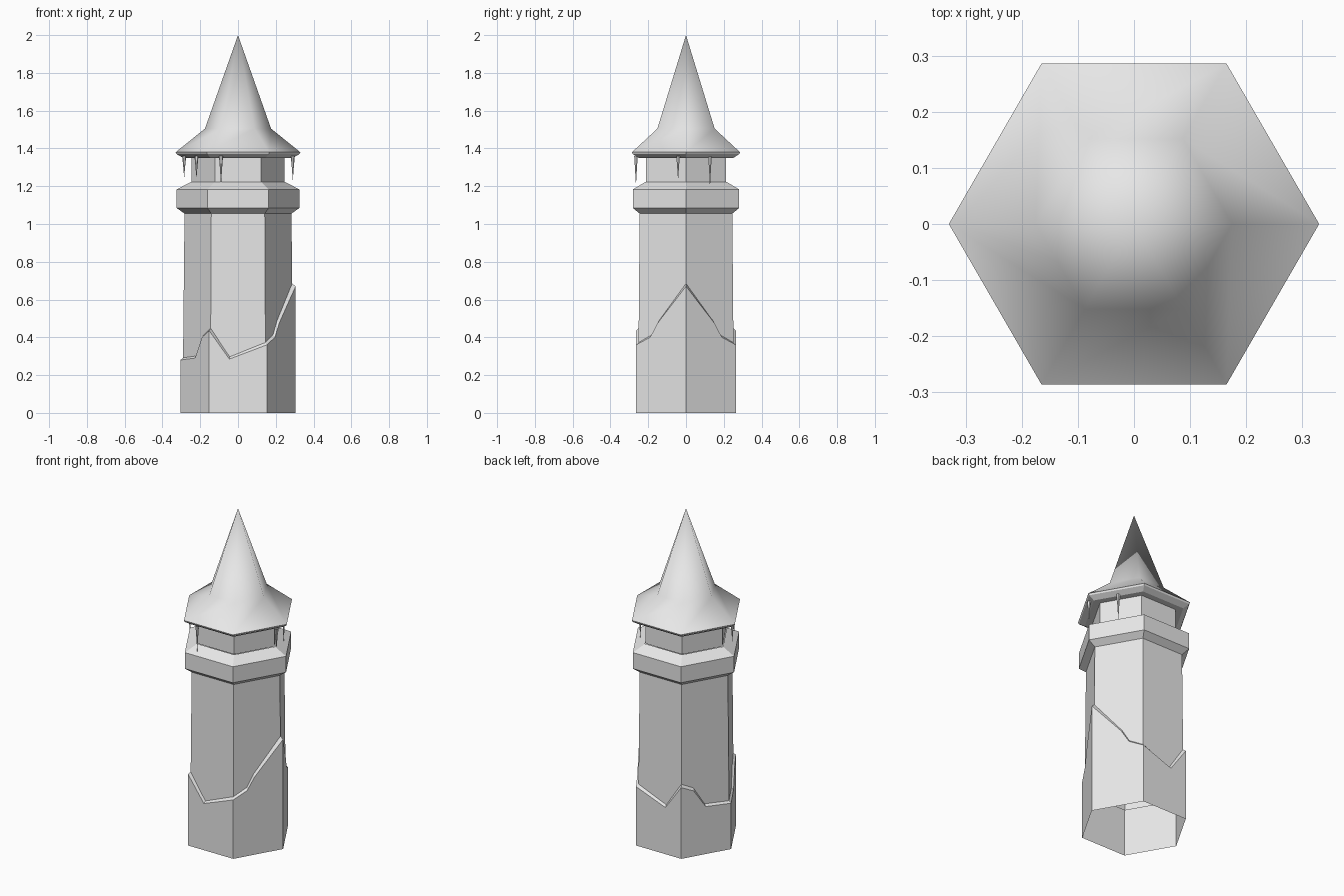
import bpy, bmesh
from math import cos, sin, pi
from mathutils import Vector

old = bpy.data.objects.get("Cube")
if old:
    bpy.data.objects.remove(old)

GREY = (0.8, 0.8, 0.8, 1)
mat = bpy.data.materials.new("plain grey")
mat.use_nodes = True
mat.diffuse_color = GREY
mat.node_tree.nodes["Principled BSDF"].inputs["Base Color"].default_value = GREY


def finish(name, bm):
    bmesh.ops.recalc_face_normals(bm, faces=bm.faces)
    mesh = bpy.data.meshes.new(name)
    bm.to_mesh(mesh)
    bm.free()
    mesh.materials.append(mat)
    obj = bpy.data.objects.new(name, mesh)
    bpy.context.collection.objects.link(obj)
    return obj


def hexagon(radius, z):
    return [Vector((radius * cos(i * pi / 3), radius * sin(i * pi / 3), z)) for i in range(6)]


def bridge(bm, a, b, smooth=False):
    n = len(a)
    for i in range(n):
        j = (i + 1) % n
        bm.faces.new((a[i], a[j], b[j], b[i])).smooth = smooth


def add_ring(bm, points):
    return [bm.verts.new(p) for p in points]


def stacked(name, profile):
    """Hexagonal tube through (radius, height) pairs."""
    bm = bmesh.new()
    rings = [add_ring(bm, hexagon(r, z)) for r, z in profile]
    for a, b in zip(rings, rings[1:]):
        bridge(bm, a, b)
    return finish(name, bm)


# Upper shaft, overhanging ledge and lantern drum
stacked("shaft", [(0.291, 0.28), (0.283, 1.06)])
stacked("ledge", [(0.283, 1.055), (0.325, 1.085), (0.325, 1.183), (0.25, 1.222)])
stacked("drum", [(0.246, 1.222), (0.246, 1.355)])

# Jagged base shell: (distance in hexagon sides from +x, height), mirrored across y
JAGGED = [(0, 0.67), (0.57, 0.475), (0.72, 0.40), (1, 0.36), (1.65, 0.285),
          (2, 0.435), (2.25, 0.40), (2.49, 0.29), (3, 0.28)]
outline = JAGGED + [(6 - t, z) for t, z in JAGGED[-2:0:-1]]


def on_hexagon(t, radius, z):
    corners = hexagon(radius, z)
    i = int(t)
    return corners[i].lerp(corners[(i + 1) % 6], t - i)


bm = bmesh.new()
foot = add_ring(bm, [on_hexagon(t, 0.305, 0) for t, z in outline])
rim = add_ring(bm, [on_hexagon(t, 0.305, z) for t, z in outline])
lip = add_ring(bm, [on_hexagon(t, 0.287, z + 0.015) for t, z in outline])
bridge(bm, foot, rim)
bridge(bm, rim, lip)
finish("base_shell", bm)

# Flared roof, smooth above a hard eave
bm = bmesh.new()
inner, under, eave, brim, kink = [
    add_ring(bm, hexagon(r, z)) for r, z in
    [(0.24, 1.35), (0.29, 1.35), (0.325, 1.37), (0.33, 1.38), (0.175, 1.505)]]
bridge(bm, inner, under)
bridge(bm, under, eave)
bridge(bm, eave, brim)
bridge(bm, brim, kink, True)
apex = bm.verts.new((0, 0, 2))
for i in range(6):
    bm.faces.new((kink[i], kink[(i + 1) % 6], apex)).smooth = True
    bm.edges.get((brim[i], brim[(i + 1) % 6])).smooth = False
finish("roof", bm)

# Icicles under the eave: x, y, tip height
for k, (x, y, tip) in enumerate([(-0.285, -0.04, 1.245), (-0.22, -0.15, 1.24),
                                 (-0.09, -0.265, 1.20), (0.29, -0.042, 1.23),
                                 (0.22, 0.127, 1.19)]):
    bm = bmesh.new()
    top = 1.36
    profile = [(0.011, top), (0.006, top - 0.4 * (top - tip))]
    a, b = [add_ring(bm, [Vector((x, y, 0)) + p for p in hexagon(r, z)]) for r, z in profile]
    bridge(bm, a, b)
    end = bm.verts.new((x, y, tip))
    for i in range(6):
        bm.faces.new((b[i], b[(i + 1) % 6], end))
    finish(f"icicle_{k + 1}", bm)
